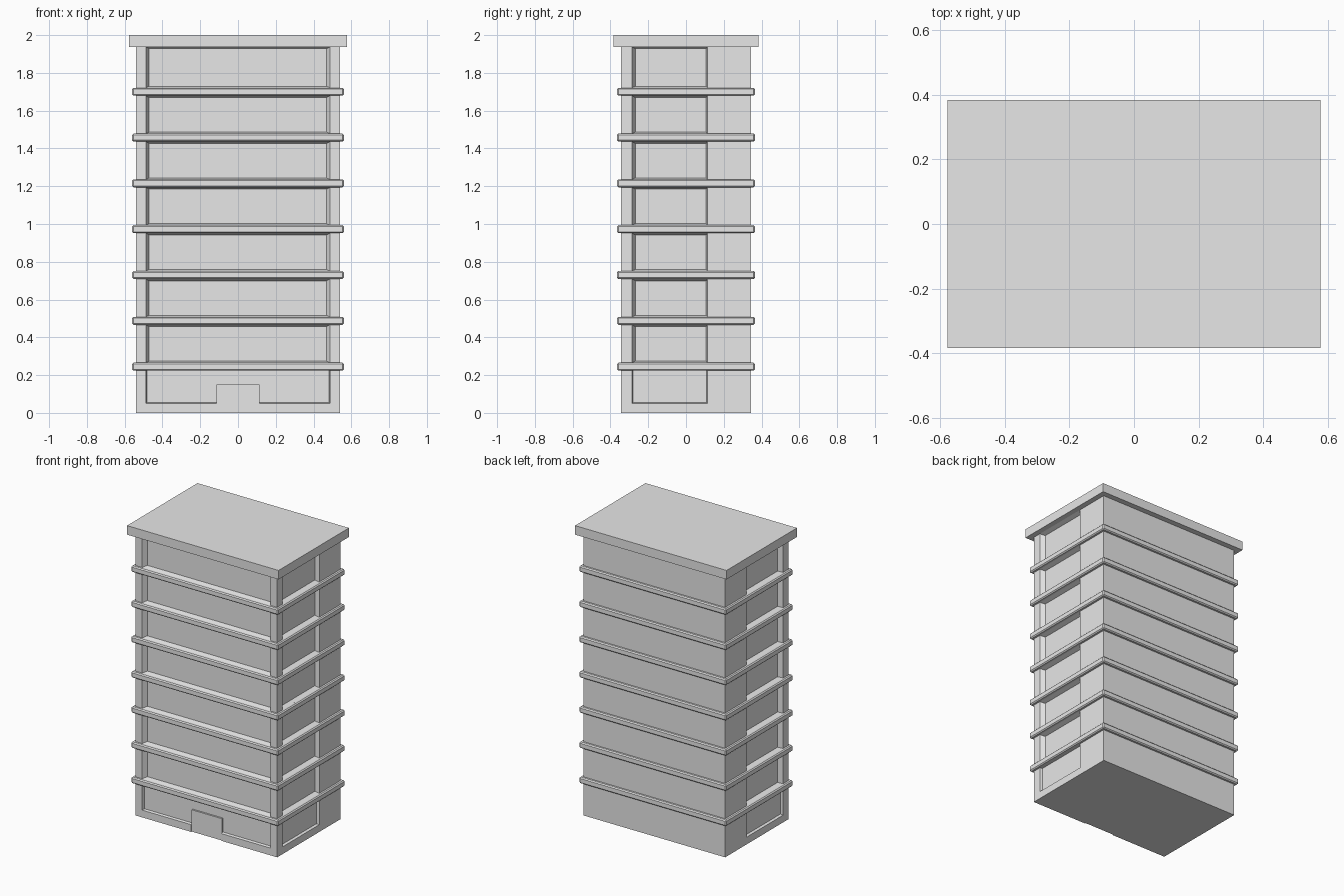
import bpy
import bmesh

cube = bpy.data.objects.get("Cube")
if cube:
    bpy.data.objects.remove(cube, do_unlink=True)

concrete = bpy.data.materials.new("light_grey_concrete")
concrete.use_nodes = True
concrete.diffuse_color = (0.8, 0.8, 0.8, 1)
concrete.node_tree.nodes["Principled BSDF"].inputs["Base Color"].default_value = (0.8, 0.8, 0.8, 1)

HX, HY = 0.54, 0.345          # wall half sizes
STOREY, SLAB = 0.2425, 0.042  # floor spacing and slab thickness
FIRST = 0.224                 # underside of the lowest slab
ROOF = 1.938
FLOORS = 7


def add_object(name, bm):
    bmesh.ops.recalc_face_normals(bm, faces=bm.faces)
    mesh = bpy.data.meshes.new(name)
    bm.to_mesh(mesh)
    bm.free()
    mesh.materials.append(concrete)
    obj = bpy.data.objects.new(name, mesh)
    bpy.context.collection.objects.link(obj)
    return obj


def hull(bm, outer, inner):
    """Closed solid between two matching four-point loops."""
    a = [bm.verts.new(p) for p in outer]
    b = [bm.verts.new(p) for p in inner]
    bm.faces.new(a)
    bm.faces.new(b[::-1])
    for i in range(4):
        j = (i + 1) % 4
        bm.faces.new((a[i], a[j], b[j], b[i]))


def rectangle(u0, u1, v0, v1):
    return [(u0, v0), (u1, v0), (u1, v1), (u0, v1)]


def box(name, x, y, z0, z1, bevel=0):
    bm = bmesh.new()
    (x0, x1), (y0, y1) = x, y
    loop = rectangle(x0, x1, y0, y1)
    hull(bm, [(u, v, z0) for u, v in loop], [(u, v, z1) for u, v in loop])
    if bevel:
        bmesh.ops.bevel(bm, geom=list(bm.edges), offset=bevel, segments=1, affect='EDGES')
    return add_object(name, bm)


def recess(bm, place, span, z0, z1, depth, taper):
    """Tapered window opening; place maps (along, depth, z) to a wall."""
    u0, u1 = span
    ts, te, tb, tt = taper
    rate = 0.02 / depth       # carry the taper a little outside the wall
    outer = rectangle(u0 - ts * rate, u1 + te * rate, z0 - tb * rate, z1 + tt * rate)
    inner = rectangle(u0 + ts, u1 - te, z0 + tb, z1 - tt)
    hull(bm, [place(u, -0.02, v) for u, v in outer],
         [place(u, depth, v) for u, v in inner])


# Three glazed walls: front, left and right
walls = [
    (lambda u, d, v: (u, d - HY, v), (-0.488, 0.488), 0.02),
    (lambda u, d, v: (HX - d, u, v), (-0.286, 0.113), 0.006),
    (lambda u, d, v: (d - HX, u, v), (-0.286, 0.113), 0.006),
]

# Solid tower with window recesses cut out on every storey
body = box("building_walls", (-HX, HX), (-HY, HY), 0, ROOF + 0.01)
cut = bmesh.new()
for place, span, end_taper in walls:
    recess(cut, place, span, 0.05, FIRST, 0.018, (0.005, 0.005, 0.004, 0))
    for floor in range(FLOORS):
        bottom = FIRST + floor * STOREY + SLAB
        top = FIRST + (floor + 1) * STOREY if floor < FLOORS - 1 else ROOF
        recess(cut, place, span, bottom, top, 0.03, (0.018, end_taper, 0.008, 0.01))
cutter = add_object("recess_cutter", cut)
cutter.hide_render = True


def subtract(target, tool):
    mod = target.modifiers.new("cut", 'BOOLEAN')
    mod.operation = 'DIFFERENCE'
    mod.solver = 'EXACT'
    mod.object = tool
    bpy.context.view_layer.objects.active = target
    bpy.ops.object.modifier_apply(modifier=mod.name)
    bpy.data.objects.remove(tool, do_unlink=True)


subtract(body, cutter)

# Doorway opening through the sill, with a door standing proud of the glass
doorway = box("doorway_cutter", (-0.115, 0.115), (-HY - 0.02, -HY + 0.012), -0.02, 0.15)
doorway.hide_render = True
subtract(body, doorway)
box("front_door", (-0.115, 0.115), (-HY + 0.006, -HY + 0.03), 0, 0.15)

# Projecting floor slabs with chamfered edges
for floor in range(FLOORS):
    z = FIRST + floor * STOREY
    box(f"floor_slab_{floor + 1}", (-0.56, 0.56), (-0.365, 0.365), z, z + SLAB, 0.007)

# Flat overhanging roof
box("roof_slab", (-0.577, 0.577), (-0.383, 0.383), ROOF, 2)
